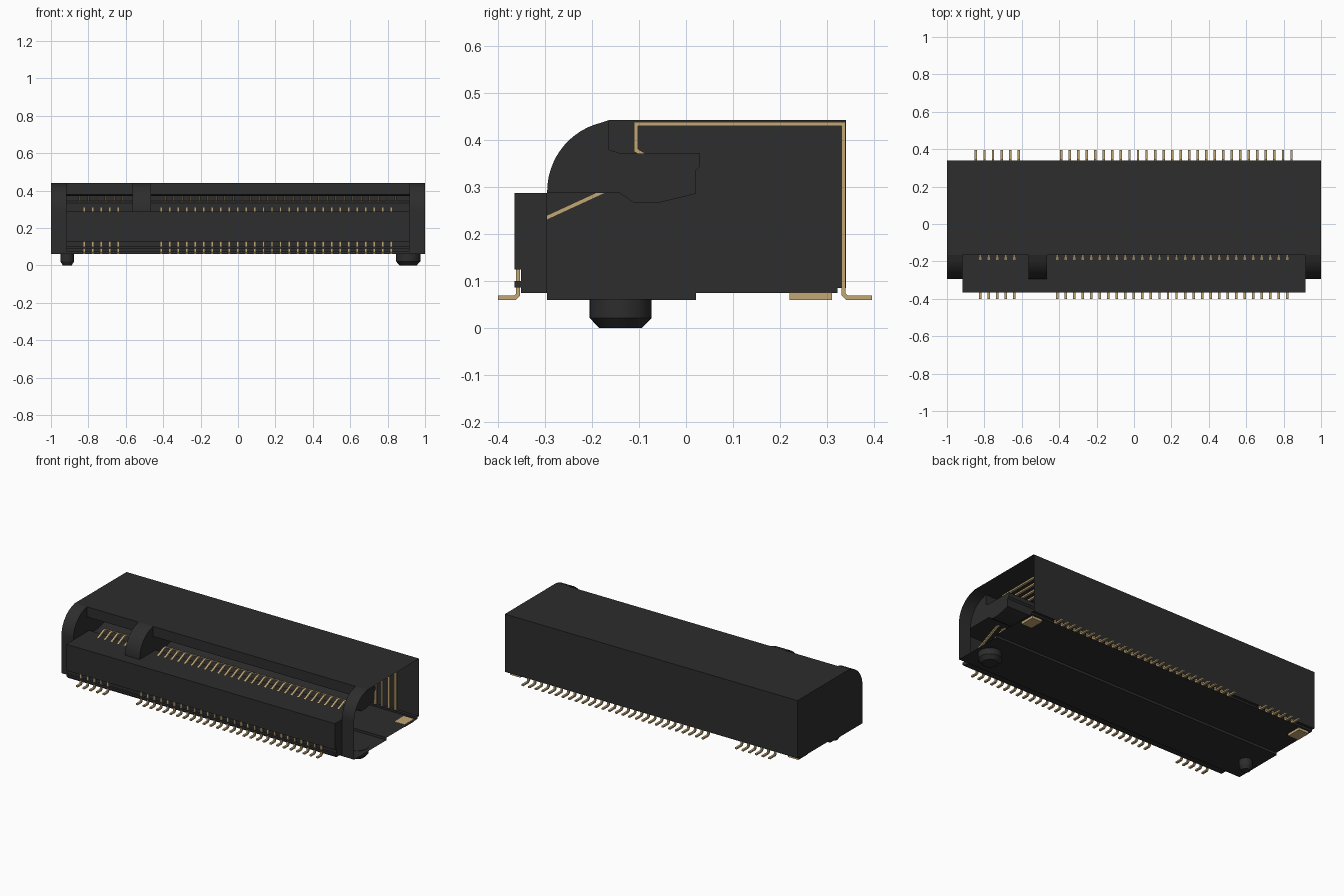
import bpy, bmesh, math
from mathutils import Vector

cube = bpy.data.objects.get("Cube")
if cube:
    bpy.data.objects.remove(cube, do_unlink=True)


def material(name, rgb):
    m = bpy.data.materials.new(name)
    m.use_nodes = True
    m.diffuse_color = (*rgb, 1)
    b = m.node_tree.nodes["Principled BSDF"]
    b.inputs["Base Color"].default_value = (*rgb, 1)
    b.inputs["Roughness"].default_value = 0.6
    return m


BLACK = material("black plastic", (0.026, 0.026, 0.026))
GOLD = material("gold contact", (0.54, 0.39, 0.18))


def strip(bm, pts, x0, x1):
    """Sweep an open (y, z) profile along x."""
    a = [bm.verts.new((x0, y, z)) for y, z in pts]
    b = [bm.verts.new((x1, y, z)) for y, z in pts]
    for i in range(len(pts) - 1):
        bm.faces.new((a[i], a[i + 1], b[i + 1], b[i]))


def cap(bm, pts, x):
    """Flat end face in the (y, z) plane."""
    bm.faces.new([bm.verts.new((x, y, z)) for y, z in pts])


def prism(bm, pts, x0, x1):
    strip(bm, pts + pts[:1], x0, x1)
    cap(bm, pts, x0)
    cap(bm, pts, x1)


def rect(y0, y1, z0, z1):
    return [(y0, z0), (y1, z0), (y1, z1), (y0, z1)]


def ribbon(path, t):
    """Closed outline of a bent strip with thickness t around a centre line."""
    p = [Vector(q) for q in path]
    left, right = [], []
    for i, q in enumerate(p):
        d0 = (q - p[max(i - 1, 0)]).normalized()
        d1 = (p[min(i + 1, len(p) - 1)] - q).normalized()
        n0, n1 = Vector((-d0.y, d0.x)), Vector((-d1.y, d1.x))
        n = (n0 + n1).normalized()
        ref = n1 if n1.length > 0 else n0
        off = n * (t / 2 / max(n.dot(ref), 0.3))
        left.append(tuple(q + off))
        right.append(tuple(q - off))
    return left + right[::-1]


def finish(bm, name, mat, smooth=False):
    bmesh.ops.remove_doubles(bm, verts=bm.verts, dist=1e-5)
    bmesh.ops.recalc_face_normals(bm, faces=bm.faces)
    me = bpy.data.meshes.new(name)
    bm.to_mesh(me)
    bm.free()
    ob = bpy.data.objects.new(name, me)
    bpy.context.collection.objects.link(ob)
    me.materials.append(mat)
    if smooth:
        bpy.ops.object.select_all(action='DESELECT')
        ob.select_set(True)
        bpy.context.view_layer.objects.active = ob
        bpy.ops.object.shade_smooth_by_angle(angle=math.radians(30))
    return ob


# Shared profiles in (y, z)
INNER = 0.918
arch = [(-0.145 + 0.15 * math.cos(a), 0.291 + 0.15 * math.sin(a))
        for a in (math.radians(180 - 82 * i / 14) for i in range(15))]
arch[-1] = (-0.165, 0.442)
slot = [(-0.165, 0.442), (-0.165, 0.38), (-0.138, 0.371), (0.03, 0.371), (0.03, 0.345),
        (0.021, 0.335), (0.021, 0.286), (-0.06, 0.266), (-0.11, 0.266), (-0.14, 0.287)]
under = [(-0.295, 0.06), (0.021, 0.06), (0.021, 0.075), (0.322, 0.075),
         (0.322, 0.086), (0.34, 0.086), (0.34, 0.442), (-0.165, 0.442)]
front = [(-0.295, 0.287), (-0.365, 0.287), (-0.365, 0.125), (-0.351, 0.125),
         (-0.351, 0.075), (-0.295, 0.075)]

# Housing: a thin shell, closed on its right-hand end and open on the other
bm = bmesh.new()
strip(bm, under, -1, 1)
strip(bm, slot + front + [(-0.295, 0.06)], -INNER, INNER)
for x0, x1 in ((-1, -INNER), (INNER, 1)):
    strip(bm, [(-0.295, 0.06)] + arch, x0, x1)
cap(bm, under + arch[-2::-1], -1)
for x in (-INNER, INNER):
    cap(bm, slot + [(-0.295, 0.287)] + arch[:-1], x)
    cap(bm, front, x)
finish(bm, "housing", BLACK, True)

# Key that divides the card slot
bm = bmesh.new()
prism(bm, slot + [(-0.295, 0.287)] + arch[:-1], -0.565, -0.465)
finish(bm, "slot_key", BLACK, True)

# Rib crossing in front of the lower contacts
bm = bmesh.new()
prism(bm, rect(-0.365, -0.351, 0.087, 0.1), -INNER, INNER)
finish(bm, "front_rib", BLACK)

# Locating pegs, one large and one small, with tapered tips
for name, x, r in (("large_peg", 0.91, 0.066), ("small_peg", -0.913, 0.037)):
    bm = bmesh.new()
    tip = r - 0.021 if r > 0.05 else r - 0.013
    bmesh.ops.create_circle(bm, cap_ends=True, segments=32, radius=tip)
    base = list(bm.faces)
    for z, rad in ((0.022, r), (0.062, r)):
        res = bmesh.ops.extrude_face_region(bm, geom=base)
        base = [g for g in res["geom"] if isinstance(g, bmesh.types.BMFace)]
        for v in {v for f in base for v in f.verts}:
            d = Vector((v.co.x, v.co.y)).normalized() * rad
            v.co = (d.x, d.y, z)
    bmesh.ops.translate(bm, verts=bm.verts, vec=(x, -0.139, 0))
    finish(bm, name, BLACK, True)

# Solder pads under both ends
for name, x in (("left_solder_pad", 0.95), ("right_solder_pad", -0.95)):
    bm = bmesh.new()
    prism(bm, rect(0.22, 0.31, 0.06, 0.076), x - 0.035, x + 0.035)
    finish(bm, name, GOLD)

# Contacts: bent strips repeated in two groups per row
PITCH, HALF = 0.0456, 0.0065
lower_path = [(-0.4, 0.065), (-0.363, 0.065), (-0.357, 0.071), (-0.357, 0.2),
              (-0.35, 0.21), (-0.135, 0.309), (-0.115, 0.309), (-0.06, 0.28)]
upper_path = [(0.395, 0.065), (0.342, 0.065), (0.335, 0.072), (0.335, 0.434),
              (-0.106, 0.434), (-0.106, 0.378), (-0.06, 0.35), (-0.04, 0.35), (0.015, 0.368)]
rows = (("lower_contacts", lower_path, ((-0.822, 5), (-0.411, 28))),
        ("upper_contacts", upper_path, ((-0.845, 6), (-0.389, 28))))
for name, path, groups in rows:
    bm = bmesh.new()
    outline = ribbon(path, 0.009)
    for start, count in groups:
        for i in range(count):
            x = start + i * PITCH
            prism(bm, outline, x - HALF, x + HALF)
    finish(bm, name, GOLD)
